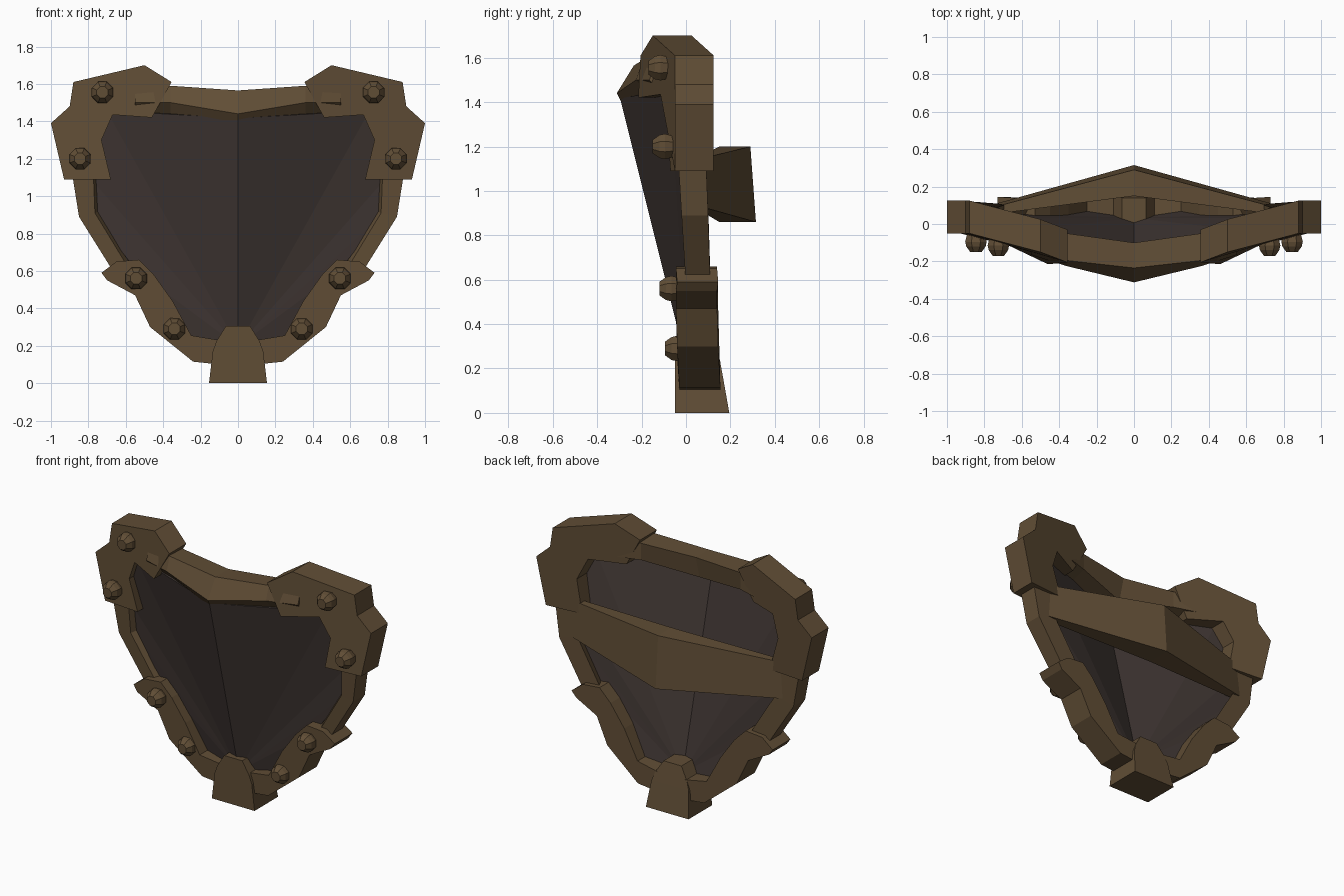
import bpy, bmesh, math

if "Cube" in bpy.data.objects:
    bpy.data.objects.remove(bpy.data.objects["Cube"])


def material(name, rgb):
    m = bpy.data.materials.new(name)
    m.diffuse_color = (*rgb, 1)
    m.use_nodes = True
    m.node_tree.nodes["Principled BSDF"].inputs["Base Color"].default_value = m.diffuse_color
    return m


BROWN = material("brown_wood", (0.118, 0.075, 0.036))
DARK = material("dark_panel", (0.052, 0.038, 0.034))


def loft(name, rings, mat=BROWN, mirror=False, caps=True):
    """Join equal-length closed rings of points into one flat-shaded solid."""
    bm = bmesh.new()
    vs = [[bm.verts.new(p) for p in r] for r in rings]
    n = len(rings[0])
    for a, b in zip(vs, vs[1:]):
        for i in range(n):
            j = (i + 1) % n
            bm.faces.new((a[i], a[j], b[j], b[i]))
    if caps:
        bm.faces.new(vs[0])
        bm.faces.new(vs[-1])
    bmesh.ops.recalc_face_normals(bm, faces=bm.faces)
    return finish(name, bm, mat, mirror)


def finish(name, bm, mat, mirror):
    me = bpy.data.meshes.new(name)
    bm.to_mesh(me)
    bm.free()
    me.materials.append(mat)
    ob = bpy.data.objects.new(name, me)
    bpy.context.collection.objects.link(ob)
    if mirror:
        ob.modifiers.new("Mirror", 'MIRROR').use_mirror_merge = False
    return ob


def plate(name, pts, depth, mirror=True):
    """Outline of (x, z, front y) pushed back by depth."""
    return loft(name, [[(x, y, z) for x, z, y in pts],
                       [(x, y + depth, z) for x, z, y in pts]], mirror=mirror)


# Upper corner brackets
plate("corner_bracket", [
    (.50, 1.70, -.15), (.88, 1.61, -.05), (.90, 1.48, -.05), (1.0, 1.39, -.05),
    (.93, 1.09, -.05), (.68, 1.09, -.07), (.73, 1.30, -.085), (.67, 1.435, -.115),
    (.46, 1.42, -.215), (.355, 1.61, -.205)], .175)

# Lower rim pieces with the horn
plate("lower_rim", [
    (.53, .66, -.045), (.65, .65, -.045), (.73, .59, -.04), (.70, .55, -.045),
    (.55, .47, -.045), (.47, .30, -.04), (.24, .115, -.03), (.10, .10, -.03),
    (.10, .23, -.03), (.25, .255, -.04), (.35, .44, -.045), (.45, .58, -.045)], .185)

# Side rails: outer front, inner front, inner back, outer back
rail = []
for z, xo, xi, yf, yb in ((1.15, .89, .775, -.035, .09), (.90, .85, .765, -.02, .10),
                          (.58, .65, .57, 0, .11)):
    rail.append([(xo, yf, z - .01), (xi, yf, z + .01), (xi - .045, yb, z + .03), (xo, yb, z - .01)])
loft("side_rail", rail, mirror=True)

# Top rail, bowed forward in the middle
end = [(-.195, 1.59), (-.225, 1.50), (-.17, 1.44), (-.05, 1.47), (-.05, 1.58)]
mid = [(-.235, 1.565), (-.312, 1.44), (-.28, 1.38), (-.14, 1.42), (-.10, 1.565)]
loft("top_rail", [[(x, y + dy, z) for y, z in prof] for x, prof, dy in
                  ((-.55, end, .06), (-.36, end, 0), (0, mid, 0), (.36, end, 0), (.55, end, .06))])

# Ridged shield panel, fanned from the bottom tip
bm = bmesh.new()
edge = [(.70, -.06, 1.46), (.79, .02, 1.10), (.77, .035, .90), (.54, .04, .60), (.22, .06, .20)]
tip = bm.verts.new((0, .02, .20))
top = bm.verts.new((0, -.285, 1.42))
for s in (1, -1):
    fan = [top] + [bm.verts.new((s * x, y, z)) for x, y, z in edge]
    for a, b in zip(fan, fan[1:]):
        bm.faces.new((tip, a, b) if s < 0 else (tip, b, a))
bmesh.ops.recalc_face_normals(bm, faces=bm.faces)
panel = finish("shield_panel", bm, DARK, False)
sol = panel.modifiers.new("Solidify", 'SOLIDIFY')
sol.thickness = .025
sol.offset = 0

# Bottom foot block
foot = [(.155, 0, .195), (.135, .17, .165), (.115, .225, .155), (.065, .305, .14)]
loft("foot_block", [[(-x, -.05, z), (x, -.05, z), (x, yb, z), (-x, yb, z)] for x, z, yb in foot])

# Angled grip bar across the back
loft("back_grip", [[(x, yi, zt), (x, yo, zt), (x, yo2, zb), (x, yi, zb)] for x, yi, yo, yo2, zt, zb in
                   ((-.77, .05, .085, .10, 1.15, .92), (0, .15, .29, .315, 1.20, .86),
                    (.77, .05, .085, .10, 1.15, .92))])

# Octagonal rivets
for x, z, y in ((.725, 1.555, -.17), (.845, 1.20, -.15), (.545, .56, -.12), (.34, .29, -.095)):
    rings = []
    for r, d in ((.05, .10), (.062, .055), (.056, .03), (.033, 0)):
        rings.append([(x + r * math.cos((k + .5) * math.pi / 4), y + d,
                       z + r * math.sin((k + .5) * math.pi / 4)) for k in range(8)])
    loft("rivet", rings, mirror=True)
